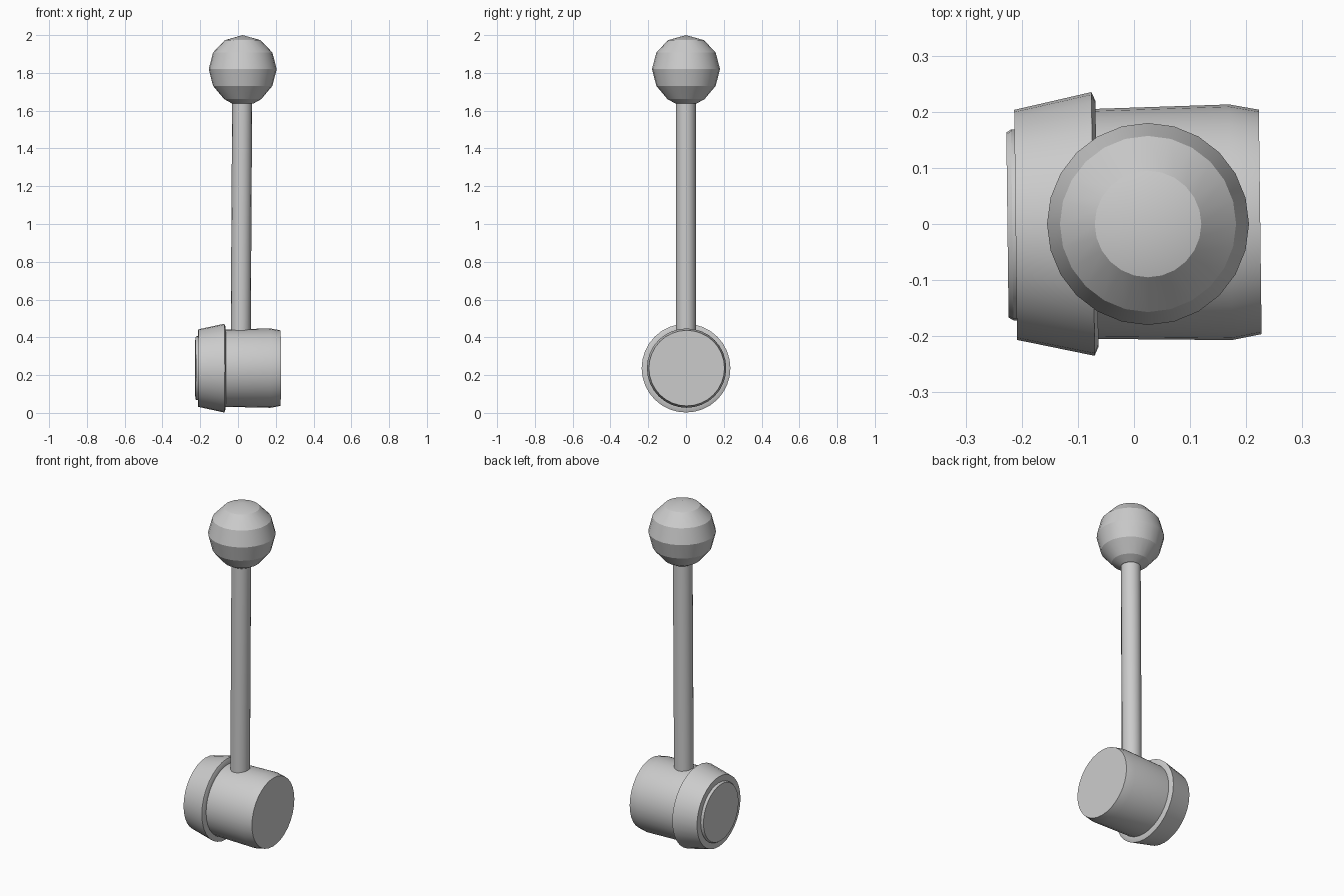
import bpy, bmesh, math
from mathutils import Matrix

if "Cube" in bpy.data.objects:
    bpy.data.objects.remove(bpy.data.objects["Cube"])

def lathe(name, profile, matrix, sides=24, angle=24):
    """Revolve (radius, height) points about local z, closing both ends."""
    bm = bmesh.new()
    rings = []
    for r, h in profile:
        if r == 0:
            rings.append([bm.verts.new((0, 0, h))])
        else:
            rings.append([bm.verts.new((r * math.cos(2 * math.pi * i / sides),
                                        r * math.sin(2 * math.pi * i / sides), h))
                          for i in range(sides)])
    for a, b in zip(rings, rings[1:]):
        for i in range(sides):
            j = (i + 1) % sides
            if len(a) == 1:
                bm.faces.new((a[0], b[j], b[i]))
            elif len(b) == 1:
                bm.faces.new((a[i], a[j], b[0]))
            else:
                bm.faces.new((a[i], a[j], b[j], b[i]))
    for ring in (rings[0], rings[-1]):
        if len(ring) > 1:
            bm.faces.new(ring)
    bmesh.ops.recalc_face_normals(bm, faces=bm.faces)
    bm.transform(matrix)
    mesh = bpy.data.meshes.new(name)
    bm.to_mesh(mesh)
    bm.free()
    obj = bpy.data.objects.new(name, mesh)
    bpy.context.collection.objects.link(obj)
    bpy.ops.object.select_all(action='DESELECT')
    obj.select_set(True)
    bpy.context.view_layer.objects.active = obj
    bpy.ops.object.shade_smooth_by_angle(angle=math.radians(angle))
    return obj

# Hub lies along x, turned very slightly about z
hub = (Matrix.Translation((0, 0.001, 0.237)) @ Matrix.Rotation(math.radians(0.7), 4, 'Z')
       @ Matrix.Rotation(math.radians(90), 4, 'Y'))

# Barrel with a chamfered outer end
lathe("hub_barrel", [(0.204, -0.10), (0.205, -0.065), (0.210, 0.172), (0.200, 0.225)], hub, 32)

# Flared collar around the barrel's inner end
lathe("hub_collar", [(0.190, -0.211), (0.205, -0.211), (0.235, -0.073),
                     (0.219, -0.066), (0.200, -0.066)], hub, 32)

# Raised disc on the collar's end
lathe("hub_end_disc", [(0.170, -0.205), (0.170, -0.217), (0.165, -0.2255)], hub, 32)

# Lever rod, leaning slightly to the right
lean = Matrix.Identity(4)
lean[0][2] = 0.006
lathe("lever_rod", [(0.053, 0.40), (0.053, 1.66)],
      Matrix.Translation((0.012, -0.001, 0)) @ lean, 16, 40)

# Faceted ball knob
lathe("ball_knob", [(0, 2.0), (0.095, 1.973), (0.157, 1.908), (0.180, 1.82),
                    (0.157, 1.731), (0.098, 1.661), (0.055, 1.637)],
      Matrix.Translation((0.025, 0, 0)), 24, 20)
